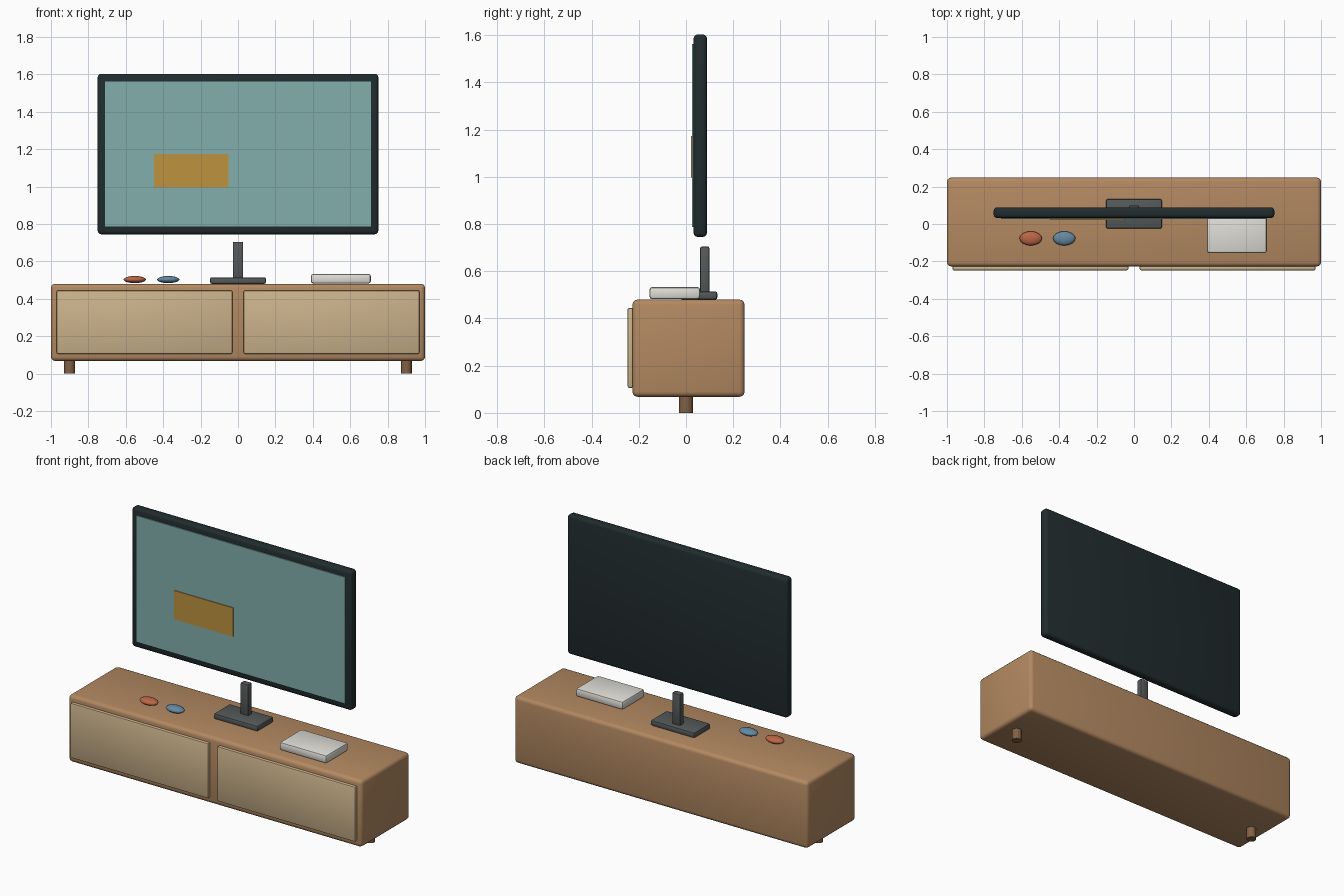
import bpy, math

if "Cube" in bpy.data.objects:
    bpy.data.objects.remove(bpy.data.objects["Cube"])

mats = {}


def finish(ob, name, color):
    ob.name = name
    if color not in mats:
        m = bpy.data.materials.new("paint_%d" % len(mats))
        m.diffuse_color = (*color, 1)
        m.use_nodes = True
        m.node_tree.nodes["Principled BSDF"].inputs["Base Color"].default_value = m.diffuse_color
        mats[color] = m
    ob.data.materials.append(mats[color])
    bpy.ops.object.transform_apply(location=False, rotation=False, scale=True)
    return ob


def box(name, x, y, z, color, bevel=0.0, segments=2):
    """Box spanning the given (min, max) ranges, with rounded edges."""
    spans = (x, y, z)
    bpy.ops.mesh.primitive_cube_add(size=1, location=[(a + b) / 2 for a, b in spans])
    ob = bpy.context.object
    ob.scale = [b - a for a, b in spans]
    finish(ob, name, color)
    if bevel:
        mod = ob.modifiers.new("round", 'BEVEL')
        mod.width = bevel
        mod.segments = segments
        bpy.ops.object.modifier_apply(modifier=mod.name)
        bpy.ops.object.shade_smooth_by_angle(angle=math.radians(35))
    return ob


def pebble(name, x, color):
    bpy.ops.mesh.primitive_uv_sphere_add(segments=16, ring_count=8, radius=1,
                                         location=(x, -0.077, 0.503))
    ob = bpy.context.object
    ob.scale = (0.06, 0.038, 0.019)
    finish(ob, name, color)
    bpy.ops.object.shade_smooth()


WOOD = (0.45, 0.25, 0.12)
DOOR = (0.60, 0.45, 0.26)
FOOT = (0.22, 0.12, 0.06)
BLACK = (0.015, 0.025, 0.027)
STEEL = (0.09, 0.10, 0.10)

# Cabinet with two doors and two feet
box("cabinet", (-1, 1), (-0.227, 0.248), (0.068, 0.48), WOOD, 0.022, 3)
for side, s in (("left", -1), ("right", 1)):
    xs = sorted((s * 0.03, s * 0.97))
    box(side + "_door", xs, (-0.248, -0.222), (0.106, 0.445), DOOR, 0.008)
    bpy.ops.mesh.primitive_cylinder_add(vertices=16, radius=0.029, depth=0.08,
                                        location=(s * 0.9, 0, 0.04))
    finish(bpy.context.object, side + "_foot", FOOT)

# Television on its stand
box("tv_body", (-0.75, 0.75), (0.032, 0.089), (0.745, 1.603), BLACK, 0.018, 3)
box("tv_screen", (-0.71, 0.71), (0.026, 0.04), (0.787, 1.563), (0.22, 0.43, 0.41))
box("screen_picture", (-0.45, -0.05), (0.021, 0.03), (0.996, 1.173), (0.52, 0.29, 0.05))
box("stand_base", (-0.15, 0.15), (-0.025, 0.133), (0.48, 0.515), STEEL, 0.01)
box("stand_post", (-0.028, 0.028), (0.06, 0.099), (0.50, 0.705), STEEL, 0.008)

# Things on top of the cabinet
box("console", (0.39, 0.71), (-0.155, 0.06), (0.482, 0.533), (0.75, 0.73, 0.68), 0.012)
pebble("red_controller", -0.552, (0.50, 0.13, 0.06))
pebble("blue_controller", -0.373, (0.13, 0.25, 0.36))
